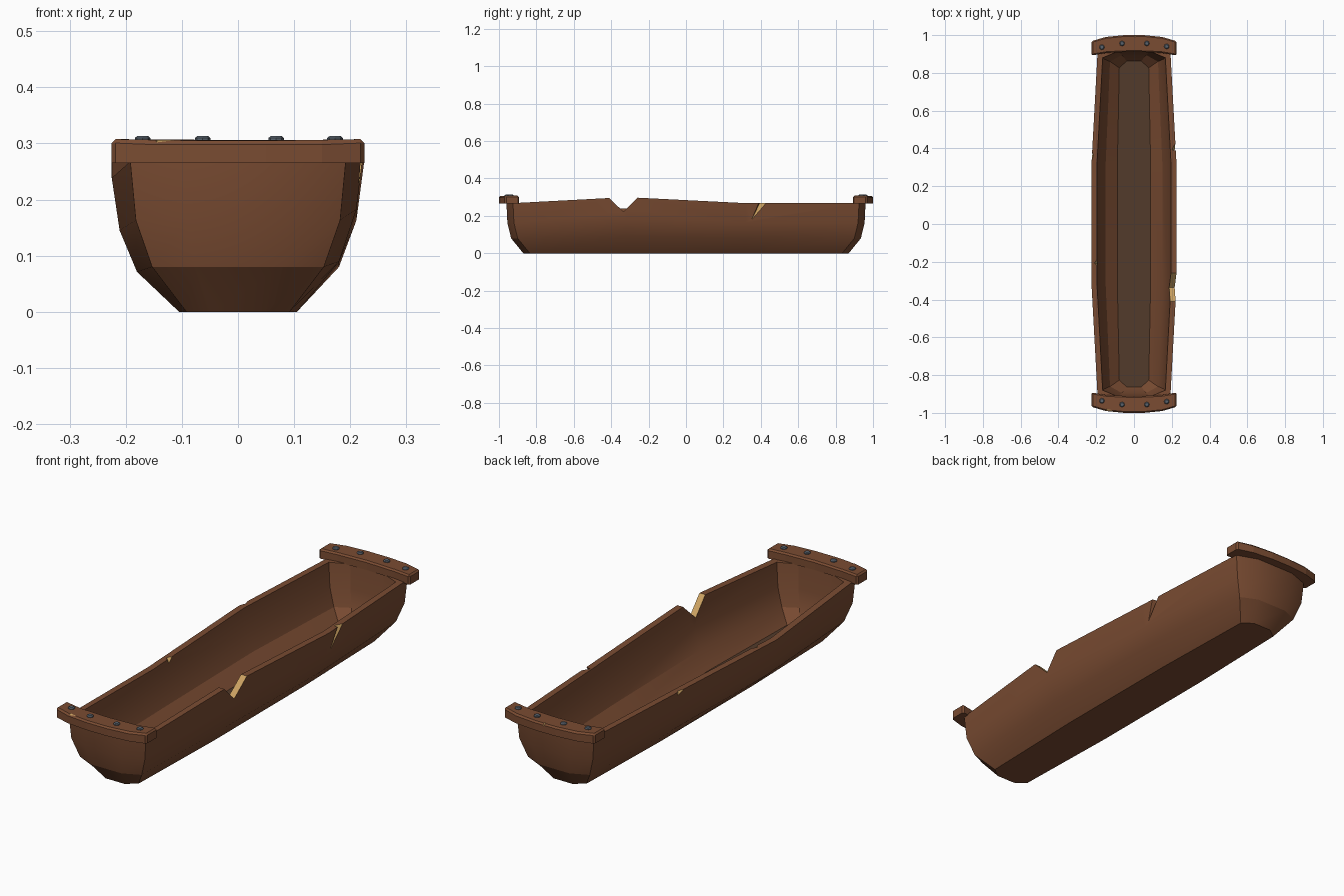
import bpy, bmesh
from mathutils import Vector

if "Cube" in bpy.data.objects:
    bpy.data.objects.remove(bpy.data.objects["Cube"])


def material(name, rgb):
    m = bpy.data.materials.new(name)
    m.diffuse_color = (*rgb, 1)
    m.use_nodes = True
    m.node_tree.nodes["Principled BSDF"].inputs["Base Color"].default_value = m.diffuse_color
    return m


wood = material("brown_wood", (0.195, 0.072, 0.032))
fresh = material("split_light_wood", (0.60, 0.36, 0.12))
floor_wood = material("dark_floor_wood", (0.085, 0.044, 0.024))
iron = material("grey_iron", (0.10, 0.125, 0.155))
WOODS = (wood, fresh, floor_wood)


def to_object(name, bm, mats):
    bmesh.ops.recalc_face_normals(bm, faces=bm.faces[:])
    me = bpy.data.meshes.new(name)
    bm.to_mesh(me)
    bm.free()
    ob = bpy.data.objects.new(name, me)
    bpy.context.collection.objects.link(ob)
    for m in mats:
        me.materials.append(m)
    return ob


def activate(ob):
    bpy.ops.object.select_all(action='DESELECT')
    ob.select_set(True)
    bpy.context.view_layer.objects.active = ob


def smooth(ob, angle):
    activate(ob)
    bpy.ops.object.shade_smooth_by_angle(angle=angle)


def chip(target, points, rule=None):
    """Cut a convex chip out of the target, leaving fresh wood."""
    bm = bmesh.new()
    for p in points:
        bm.verts.new(p)
    bmesh.ops.convex_hull(bm, input=bm.verts[:])
    bmesh.ops.recalc_face_normals(bm, faces=bm.faces[:])
    for f in bm.faces:
        f.normal_update()
        f.material_index = 1 if rule is None or rule(f.normal) else 0
    cutter = to_object("chip_cutter", bm, WOODS)
    cutter.hide_render = True
    mod = target.modifiers.new("chip", 'BOOLEAN')
    mod.operation = 'DIFFERENCE'
    mod.solver = 'EXACT'
    mod.object = cutter
    activate(target)
    bpy.ops.object.modifier_apply(modifier=mod.name)
    bpy.data.objects.remove(cutter)


# Trough shell: rings run up the outside, over the rim and down the inside
# each level: half width at middle, half width at ends, end y, z
LEVELS = [(.105, .092, .87, 0), (.18, .153, .935, .08), (.211, .182, .955, .163),
          (.225, .192, .96, .268),
          (.196, .166, .915, .268), (.182, .155, .907, .163), (.15, .127, .895, .085),
          (.088, .078, .862, .03)]
bm = bmesh.new()
rings = []
for i, (wm, we, ye, z) in enumerate(LEVELS):
    yc = ye - .035
    plan = [(wm, -.32), (wm, .32), (we, yc), (we * .5, ye), (-we * .5, ye), (-we, yc),
            (-wm, .32), (-wm, -.32), (-we, -yc), (-we * .5, -ye), (we * .5, -ye), (we, -yc)]
    ring = []
    for k, (x, y) in enumerate(plan):
        # the right wall rises and the left wall sags near the front
        warp = {0: 1.12, 7: .89}.get(k, 1) if i < 7 else 1
        ring.append(bm.verts.new((x, y, z * warp)))
    rings.append(ring)
for a, b in zip(rings, rings[1:]):
    for k in range(12):
        n = (k + 1) % 12
        bm.faces.new((a[k], a[n], b[n], b[k]))
bm.faces.new(rings[0])
bm.faces.new(rings[-1]).material_index = 2
trough = to_object("trough_shell", bm, WOODS)

# Battle-worn cuts in the rim and walls
chip(trough, [(x, y, z) for x in (.15, .27)
              for y, z in ((-.435, .32), (-.335, .222), (-.235, .32))])
chip(trough, [(.25, .39, .29), (.25, .50, .29), (.26, .34, .145), (.198, .405, .29),
              (.214, .34, .157)], lambda n: n.y > 0)
chip(trough, [(-.225, -.20, .262), (-.175, -.11, .275), (-.175, -.27, .265),
              (-.175, -.22, .205), (-.20, -.19, .30)])
chip(trough, [(-.206, .35, .29), (-.25, .24, .285), (-.25, .47, .285), (-.235, .39, .215)])
smooth(trough, .4)

# Curved end caps with rivets
HALF = [(.225, .968), (.15, .99), (.05, 1.0), (-.05, 1.0), (-.15, .99), (-.225, .968),
        (-.225, .892), (-.14, .906), (0, .912), (.14, .906), (.225, .892)]
for side, label in ((-1, "front"), (1, "back")):
    bm = bmesh.new()
    face = bm.faces.new([bm.verts.new((x, y * side, .265)) for x, y in HALF])
    ext = bmesh.ops.extrude_face_region(bm, geom=[face])
    top = [v for v in ext["geom"] if isinstance(v, bmesh.types.BMVert)]
    bmesh.ops.translate(bm, verts=top, vec=Vector((0, 0, .04)))
    for v in top:
        if abs(v.co.x) > .2:
            v.co.z += .003
    bmesh.ops.recalc_face_normals(bm, faces=bm.faces[:])
    edges = [e for e in bm.edges if all(v.co.z > .3 for v in e.verts)
             or abs(e.verts[0].co.z - e.verts[1].co.z) > .03
             and abs(e.verts[0].co.x) > .2]
    bmesh.ops.bevel(bm, geom=edges, offset=.007, segments=1, affect='EDGES')
    cap = to_object(label + "_end_cap", bm, WOODS)
    if side < 0:
        chip(cap, [(-.17, -1.01, .315), (-.06, -1.02, .315), (-.15, -1.01, .290),
                   (-.14, -.962, .315), (-.09, -1.01, .297)])
    else:
        chip(cap, [(-.02, 1.01, .312), (.03, 1.01, .312), (.005, 1.01, .285),
                   (.005, .982, .312)])

    for j, (x, y) in enumerate(((-.17, .936), (-.063, .956), (.068, .956), (.173, .94))):
        bm = bmesh.new()
        bmesh.ops.create_cone(bm, cap_ends=True, segments=8, radius1=.014, radius2=.014,
                              depth=.014)
        rim = [e for e in bm.edges if all(v.co.z > 0 for v in e.verts)]
        bmesh.ops.bevel(bm, geom=rim, offset=.004, segments=1, affect='EDGES')
        bmesh.ops.translate(bm, verts=bm.verts[:], vec=Vector((x, y * side, .3065)))
        to_object(f"{label}_rivet_{j + 1}", bm, [iron])
